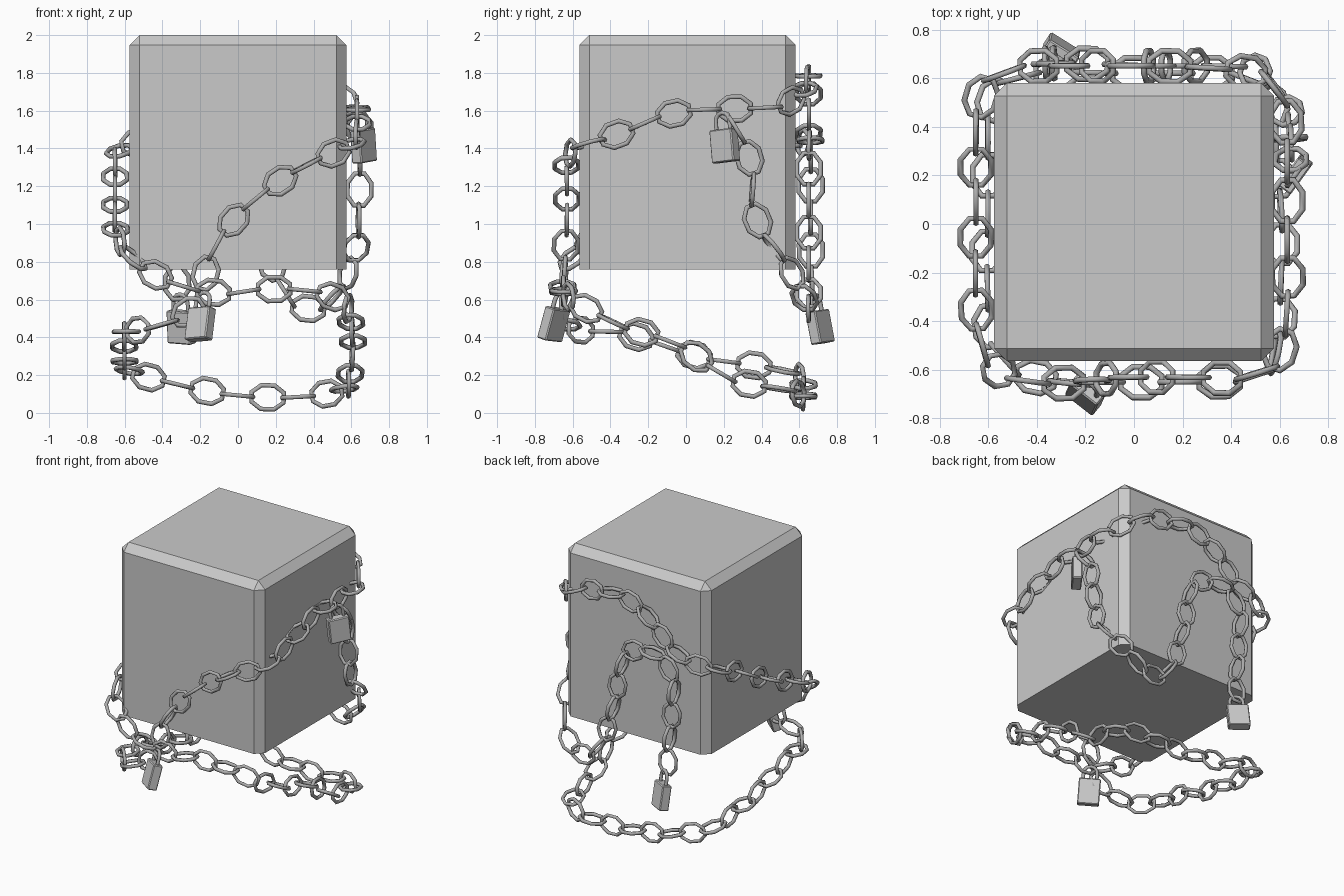
import bpy, bmesh, math
from mathutils import Vector, Matrix, Euler

cube = bpy.data.objects.get("Cube")
if cube:
    bpy.data.objects.remove(cube, do_unlink=True)


def material(name, value):
    m = bpy.data.materials.new(name)
    m.use_nodes = True
    color = (value, value, value, 1)
    m.diffuse_color = color
    m.node_tree.nodes["Principled BSDF"].inputs["Base Color"].default_value = color
    return m


block_grey = material("block grey", 0.59)
steel_grey = material("steel grey", 0.42)


def add_object(name, bm, mat):
    mesh = bpy.data.meshes.new(name)
    bm.to_mesh(mesh)
    bm.free()
    mesh.materials.append(mat)
    ob = bpy.data.objects.new(name, mesh)
    bpy.context.collection.objects.link(ob)
    return ob


def box(size, center):
    bm = bmesh.new()
    bmesh.ops.create_cube(bm, size=1)
    bmesh.ops.scale(bm, vec=size, verts=bm.verts)
    bmesh.ops.translate(bm, vec=center, verts=bm.verts)
    return bm


def rod(name, points, radius, cyclic):
    """Mesh of a round rod bent along the points."""
    curve = bpy.data.curves.new(name, "CURVE")
    curve.dimensions = "3D"
    curve.bevel_depth = radius
    curve.bevel_resolution = 1
    spline = curve.splines.new("POLY")
    spline.points.add(len(points) - 1)
    for p, co in zip(spline.points, points):
        p.co = (*co, 1)
    spline.use_cyclic_u = cyclic
    ob = bpy.data.objects.new(name, curve)
    bpy.context.collection.objects.link(ob)
    mesh = bpy.data.meshes.new_from_object(
        ob.evaluated_get(bpy.context.evaluated_depsgraph_get()))
    bpy.data.objects.remove(ob)
    return mesh


# Large block: chamfered everywhere except around the bottom
bm = box((1.15, 1.145, 1.24), (0, 0.008, 1.38))
edges = [e for e in bm.edges if max(v.co.z for v in e.verts) > 1.5]
bmesh.ops.bevel(bm, geom=edges, offset=0.053, segments=1, affect="EDGES")
add_object("block", bm, block_grey)

# One octagonal chain link, long along x, flat in xy
corners = [math.radians(22.5 + 45 * i) for i in range(8)]
link = rod("link", [(0.092 * math.cos(a), 0.068 * math.sin(a), 0) for a in corners],
           0.0125, True)


def smooth_path(points, steps=12):
    """Dense Catmull-Rom curve through the points."""
    pts = [Vector(p) for p in points]
    pts = [2 * pts[0] - pts[1]] + pts + [2 * pts[-1] - pts[-2]]
    out = []
    for a, b, c, d in zip(pts, pts[1:], pts[2:], pts[3:]):
        for i in range(steps):
            t = i / steps
            out.append(0.5 * (2 * b + (c - a) * t + (2 * a - 5 * b + 4 * c - d) * t ** 2
                              + (3 * b - a - 3 * c + d) * t ** 3))
    return out + [pts[-2]]


def chain(name, points, count, phase=0):
    """Links along the path, turned a quarter from one to the next."""
    path = smooth_path(points)
    total = sum((b - a).length for a, b in zip(path, path[1:]))
    step, walked, joints = total / count, 0, [path[0]]
    for a, b in zip(path, path[1:]):
        walked += (b - a).length
        if walked >= step * len(joints) - 1e-5:
            joints.append(b + (a - b).normalized() * (walked - step * len(joints)))
    bm = bmesh.new()
    for i, (a, b) in enumerate(zip(joints, joints[1:])):
        mid = (a + b) / 2
        x = (b - a).normalized()
        # Outward direction of a rounded square around the block
        out = Vector((mid.x ** 5, mid.y ** 5, 0)).normalized()
        z = (out - x * out.dot(x)).normalized()
        y = z.cross(x)
        if (i + phase) % 2:
            y, z = z, -y
        place = Matrix((x, y, z)).transposed().to_4x4()
        place.translation = mid
        first = len(bm.verts)
        bm.from_mesh(link)
        bm.verts.ensure_lookup_table()
        bmesh.ops.transform(bm, matrix=place, verts=bm.verts[first:])
    return add_object(name, bm, steel_grey)


# Upper chain: from the front lock, up and round the block, back to the front
chain("upper_chain", [
    (-.19, -.65, .66), (-.16, -.64, .8), (-.03, -.63, 1.02), (.22, -.63, 1.23),
    (.48, -.63, 1.37), (.59, -.57, 1.41), (.63, -.37, 1.47), (.63, -.07, 1.59),
    (.63, .25, 1.61), (.62, .5, 1.62), (.54, .61, 1.68), (.33, .64, 1.76),
    (.1, .65, 1.79), (-.09, .65, 1.74), (-.25, .65, 1.6), (-.38, .65, 1.47),
    (-.56, .63, 1.43), (-.64, .53, 1.39), (-.65, .36, 1.32), (-.65, .05, 1.15),
    (-.65, -.33, .98), (-.61, -.56, .88), (-.45, -.65, .73), (-.12, -.65, .63),
    (.18, -.65, .66), (.5, -.64, .63), (.57, -.6, .59)], 39)

# Lower chain: the slack loop hanging beneath the block
chain("lower_chain", [
    (.57, -.6, .59), (.59, -.5, .54), (.6, -.35, .46), (.61, -.03, .36),
    (.59, .22, .18), (.57, .5, .13), (.48, .61, .1), (.25, .62, .08),
    (-.08, .62, .1), (-.4, .62, .17), (-.58, .55, .22), (-.6, .3, .26),
    (-.6, .05, .3), (-.6, -.35, .43), (-.54, -.58, .43), (-.3, -.65, .5),
    (-.2, -.66, .58)], 25)

# Short chain: from the side lock, sagging round the corner to the back lock
chain("short_chain", [
    (.64, .22, 1.58), (.65, .34, 1.37), (.64, .36, 1.2), (.64, .35, 1.04),
    (.63, .46, .88), (.58, .58, .72), (.48, .64, .58), (.36, .65, .51),
    (.24, .65, .65), (.16, .65, .83), (.09, .65, 1.15), (.03, .65, 1.39),
    (-.18, .66, 1.46), (-.35, .66, 1.36), (-.36, .66, 1.14), (-.33, .66, .89),
    (-.32, .67, .6)], 20, 1)

# Padlocks: chamfered body with a bent shackle
arch = [(0.045 * math.cos(math.pi * i / 6), 0, 0.13 + 0.045 * math.sin(math.pi * i / 6))
        for i in range(7)]
shackle = rod("shackle", [(0.045, 0, 0.07)] + arch + [(-0.045, 0, 0.07)], 0.012, False)


def padlock(name, center, tilt, lean, turn):
    place = Matrix.LocRotScale(
        center, Euler([math.radians(a) for a in (tilt, lean, turn)]), None)
    body = box((0.145, 0.065, 0.175), (0, 0, 0))
    bmesh.ops.bevel(body, geom=body.edges[:], offset=0.006, segments=1, affect="EDGES")
    add_object(name + "_body", body, block_grey).matrix_world = place
    bm = bmesh.new()
    bm.from_mesh(shackle)
    add_object(name + "_shackle", bm, steel_grey).matrix_world = place


padlock("front_lock", (-.2, -.7, .47), -16, -4, -38)
padlock("side_lock", (.665, .205, 1.415), 0, -6, 54)
padlock("back_lock", (-.3, .71, .455), 10, 4, -32)

bpy.data.meshes.remove(link)
bpy.data.meshes.remove(shackle)
